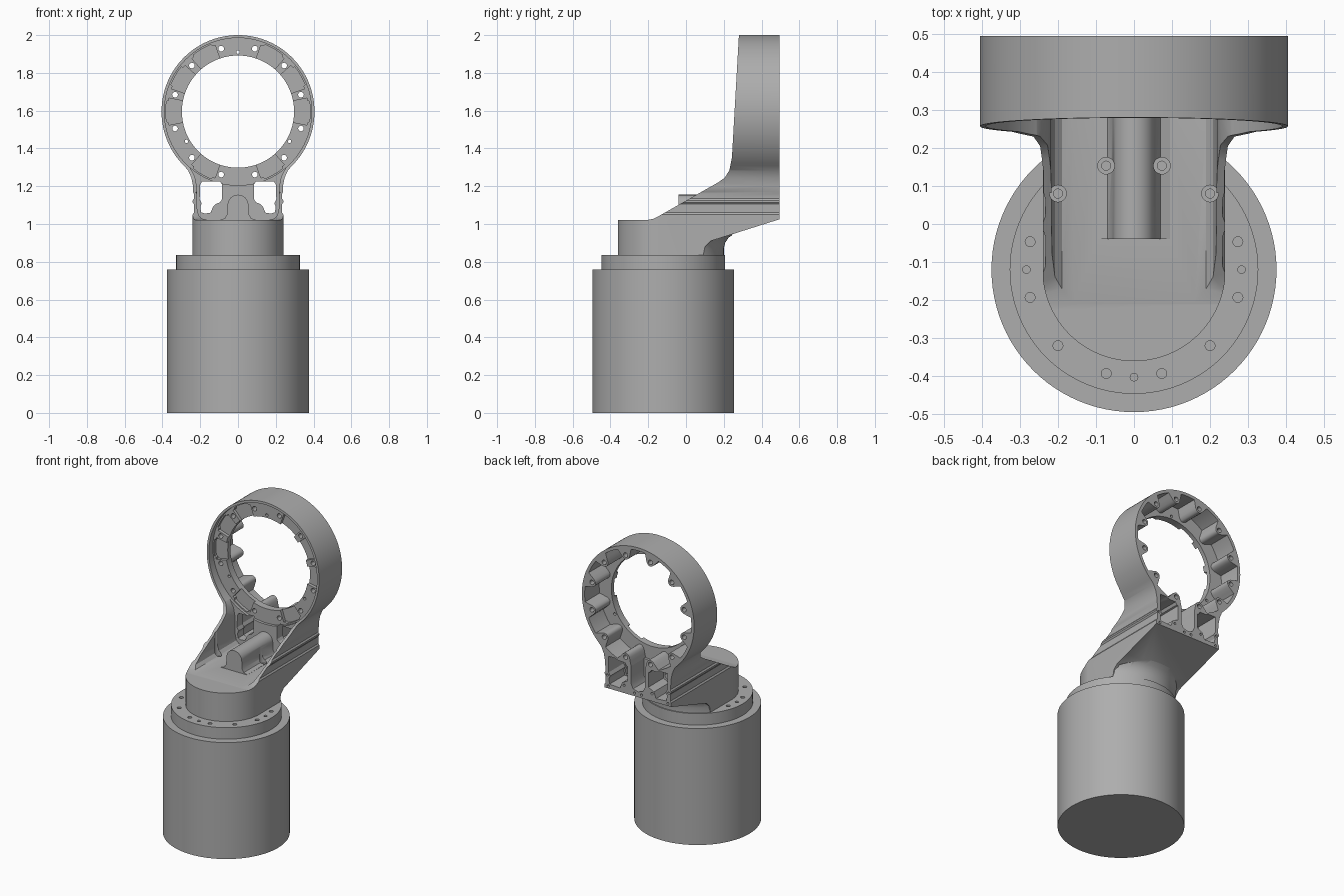
import bpy, bmesh, math
from math import sin, cos, radians, pi

if "Cube" in bpy.data.objects:
    bpy.data.objects.remove(bpy.data.objects["Cube"])

grey = bpy.data.materials.new("machined grey")
grey.use_nodes = True
GREY = (0.42, 0.42, 0.42, 1)
grey.diffuse_color = GREY
grey.node_tree.nodes["Principled BSDF"].inputs["Base Color"].default_value = GREY

MOTOR_Y = -0.12      # motor axis
RING_Z = 1.595       # ring axis
RING_R = 0.405
BACK = 0.495


def finish(name, bm):
    bmesh.ops.recalc_face_normals(bm, faces=bm.faces)
    mesh = bpy.data.meshes.new(name)
    bm.to_mesh(mesh)
    bm.free()
    mesh.materials.append(grey)
    ob = bpy.data.objects.new(name, mesh)
    bpy.context.collection.objects.link(ob)
    return ob


def solid(name, *prisms):
    """Each prism is (outline, axis, start, end); outlines skip the axis coordinate."""
    bm = bmesh.new()
    for pts, axis, a, b in prisms:
        def place(p, t):
            return {"x": (t, p[0], p[1]), "y": (p[0], t, p[1]), "z": (p[0], p[1], t)}[axis]
        lo = [bm.verts.new(place(p, a)) for p in pts]
        hi = [bm.verts.new(place(p, b)) for p in pts]
        bm.faces.new(lo)
        bm.faces.new(hi)
        for i in range(len(pts)):
            j = (i + 1) % len(pts)
            bm.faces.new((lo[i], lo[j], hi[j], hi[i]))
    return finish(name, bm)


def arc(cx, cy, r, a0, a1, n):
    return [(cx + r * cos(radians(a0 + (a1 - a0) * i / n)),
             cy + r * sin(radians(a0 + (a1 - a0) * i / n))) for i in range(n + 1)]


def disc(cx, cy, r, n=16):
    return arc(cx, cy, r, 0, 360, n)[:-1]


def mirrored(half):
    """Close a right-hand outline with its reflection in x."""
    return half + [(-x, z) for x, z in reversed(half) if abs(x) > 1e-5]


def flip(pts):
    return [(-x, z) for x, z in pts]


def combine(target, tool, op):
    mod = target.modifiers.new(op.lower(), "BOOLEAN")
    mod.operation, mod.object, mod.solver = op, tool, "EXACT"
    bpy.context.view_layer.objects.active = target
    bpy.ops.object.modifier_apply(modifier=mod.name)
    bpy.data.objects.remove(tool)


def smooth(ob):
    bpy.ops.object.select_all(action="DESELECT")
    ob.select_set(True)
    bpy.context.view_layer.objects.active = ob
    bpy.ops.object.shade_smooth_by_angle(angle=radians(28))


# Motor housing and its bolt flange
motor = solid("motor_housing", (disc(0, MOTOR_Y, 0.375, 96), "z", 0, 0.76))
flange = solid("motor_flange", (disc(0, MOTOR_Y, 0.327, 96), "z", 0.75, 0.835))
bolts = [arc(0, MOTOR_Y, 0.283, 15 + 30 * k, 360, 1)[0] for k in range(12)]
pins = [(0, MOTOR_Y - 0.283), (0.283, MOTOR_Y), (-0.283, MOTOR_Y)]
combine(flange, solid("flange_holes",
        *[(disc(x, y, 0.013), "z", 0.815, 0.9) for x, y in bolts if y < 0.05],
        *[(disc(x, y, 0.01), "z", 0.815, 0.9) for x, y in pins]), "DIFFERENCE")

# Bracket: front, side and plan outlines intersected
front = mirrored([(0.24, 0.83), (0.24, 1.05), (0.233, 1.06), (0.233, 1.105), (0.24, 1.115),
                  (0.24, 1.125), (0.233, 1.135), (0.233, 1.16), (0.238, 1.17), (0.238, 1.2),
                  (0.247, 1.245), (0.264, 1.284)] + arc(0, RING_Z, RING_R, -45, 90, 45))
side = [(-0.4, 0.83), (-0.4, 1.02), (-0.21, 1.02), (-0.17, 1.028), (-0.13, 1.05),
        (0.17, 1.22), (0.205, 1.245), (0.23, 1.285), (0.243, 1.35), (0.283, 2.05),
        (BACK, 2.05), (BACK, 1.025), (0.22, 0.938), (0.13, 0.91), (0.1, 0.88), (0.09, 0.83)]
plan = arc(0, MOTOR_Y, 0.241, 180, 360, 48) + [(0.241, 0.08), (0.5, 0.08), (0.5, 0.6),
                                               (-0.5, 0.6), (-0.5, 0.08), (-0.241, 0.08)]
bracket = solid("bracket", (front, "y", -0.6, 0.6))
combine(bracket, solid("side_shape", (side, "x", -0.6, 0.6)), "INTERSECT")
combine(bracket, solid("plan_shape", (plan, "z", 0.5, 2.5)), "INTERSECT")

# Flared neck under the back of the bracket
bm = bmesh.new()
rings = []
for r, z in [(0.32, 0.83), (0.32, 0.87), (0.327, 0.9), (0.345, 0.927), (0.37, 0.945)]:
    rings.append([bm.verts.new((x, y, z)) for x, y in disc(0, MOTOR_Y, r, 96)])
for lo, hi in zip(rings, rings[1:]):
    for i in range(96):
        bm.faces.new((lo[i], lo[i - 1], hi[i - 1], hi[i]))
bm.faces.new(rings[0])
bm.faces.new(rings[-1])
neck = finish("neck", bm)
neck_box = [(-0.239, -0.1), (0.239, -0.1), (0.239, 0.5), (-0.239, 0.5)]
combine(neck, solid("neck_box", (neck_box, "z", 0.7, 1.0)), "INTERSECT")
combine(bracket, neck, "UNION")

# Open trough between the side walls
trough = mirrored([(0.16, 1.021), (0.19, 1.028), (0.208, 1.045), (0.216, 1.08), (0.218, 1.2),
                   (0.228, 1.25), (0.26, 1.31), (0.26, 1.45)])
combine(bracket, solid("trough", (trough, "y", -0.5, 0.28)), "DIFFERENCE")

# Round-topped rib on the trough floor
rib = mirrored([(0.095, 1.0), (0.095, 1.022), (0.07, 1.03), (0.058, 1.05)]
               + arc(0, 1.1, 0.055, 0, 90, 10))
combine(bracket, solid("rib", (rib, "y", -0.04, 0.29)), "UNION")

# Ring: front recess, bore and scalloped back cavity with bolt bosses
combine(bracket, solid("front_recess", (disc(0, RING_Z, 0.39, 96), "y", 0.0, 0.298)),
        "DIFFERENCE")
combine(bracket, solid("bore", (disc(0, RING_Z, 0.297, 96), "y", 0.0, 0.7)), "DIFFERENCE")


def scallop(deg):
    off = abs((deg - 15 + 15) % 30 - 15)      # angle from the nearest boss
    return 0.385 - 0.068 * max(0, 1 - (off / 6.5) ** 2) ** 0.5


cavity = [(scallop(d) * cos(radians(d)), RING_Z + scallop(d) * sin(radians(d)))
          for d in [1.5 * k for k in range(240)]]
combine(bracket, solid("back_cavity", (cavity, "y", 0.345, 0.7)), "DIFFERENCE")

# Shallow front pockets and ring holes
pockets = []
for a in (0, 30, 60, 120, 150, 180, 240, 300):
    wedge = (arc(0, RING_Z, 0.29, a - 11, a + 11, 8) + arc(0, RING_Z, 0.372, a + 11, a + 9, 2)
             + arc(0, RING_Z, 0.382, a + 8, a - 8, 6) + arc(0, RING_Z, 0.372, a - 9, a - 11, 2))
    pockets.append((wedge, "y", 0.2, 0.318))
combine(bracket, solid("ring_pockets", *pockets), "DIFFERENCE")
holes = [arc(0, RING_Z, 0.345, 15 + 30 * k, 360, 1)[0] for k in range(12)]
small = [arc(0, RING_Z, 0.315, a, 360, 1)[0] for a in (90, 210, 330)]
combine(bracket, solid("ring_holes",
        *[(disc(x, z, 0.015), "y", 0.2, 0.7) for x, z in holes],
        *[(disc(x, z, 0.009), "y", 0.2, 0.7) for x, z in small]), "DIFFERENCE")

# Lightening windows, their back pockets and the centre channel
window = [(0.095, 1.225), (0.19, 1.225), (0.2, 1.21), (0.203, 1.13), (0.192, 1.11),
          (0.2, 1.09), (0.195, 1.062), (0.175, 1.055), (0.145, 1.06), (0.133, 1.09),
          (0.12, 1.105), (0.095, 1.115), (0.085, 1.13), (0.085, 1.21)]
combine(bracket, solid("windows", (window, "y", 0.22, 0.7), (flip(window), "y", 0.22, 0.7)),
        "DIFFERENCE")
pocket = [(0.075, 1.205), (0.17, 1.235), (0.212, 1.235), (0.212, 1.13), (0.2, 1.11),
          (0.21, 1.09), (0.205, 1.055), (0.13, 1.05), (0.115, 1.09), (0.075, 1.11)]
channel = mirrored([(0.05, 1.3), (0.05, 1.1), (0.035, 1.07), (0, 1.06)])
combine(bracket, solid("back_pockets", (pocket, "y", 0.34, 0.7), (flip(pocket), "y", 0.34, 0.7),
                       (channel, "y", 0.36, 0.7)), "DIFFERENCE")
corners = [(0.025, 1.045), (0.1, 1.075), (0.222, 1.11), (0.215, 1.04)]
corners += flip(corners)
combine(bracket, solid("back_holes", *[(disc(x, z, 0.008, 12), "y", 0.45, 0.7)
                                       for x, z in corners]), "DIFFERENCE")

# Counterbored bolt seats in the trough
seats = [p for p in bolts if p[1] > 0.05]
combine(bracket, solid("seats", *[(disc(x, y, 0.022, 20), "z", 1.01, 1.17) for x, y in seats]),
        "DIFFERENCE")
combine(bracket, solid("seat_holes", *[(disc(x, y, 0.012), "z", 0.98, 1.05) for x, y in seats]),
        "DIFFERENCE")

for ob in (motor, flange, bracket):
    smooth(ob)
